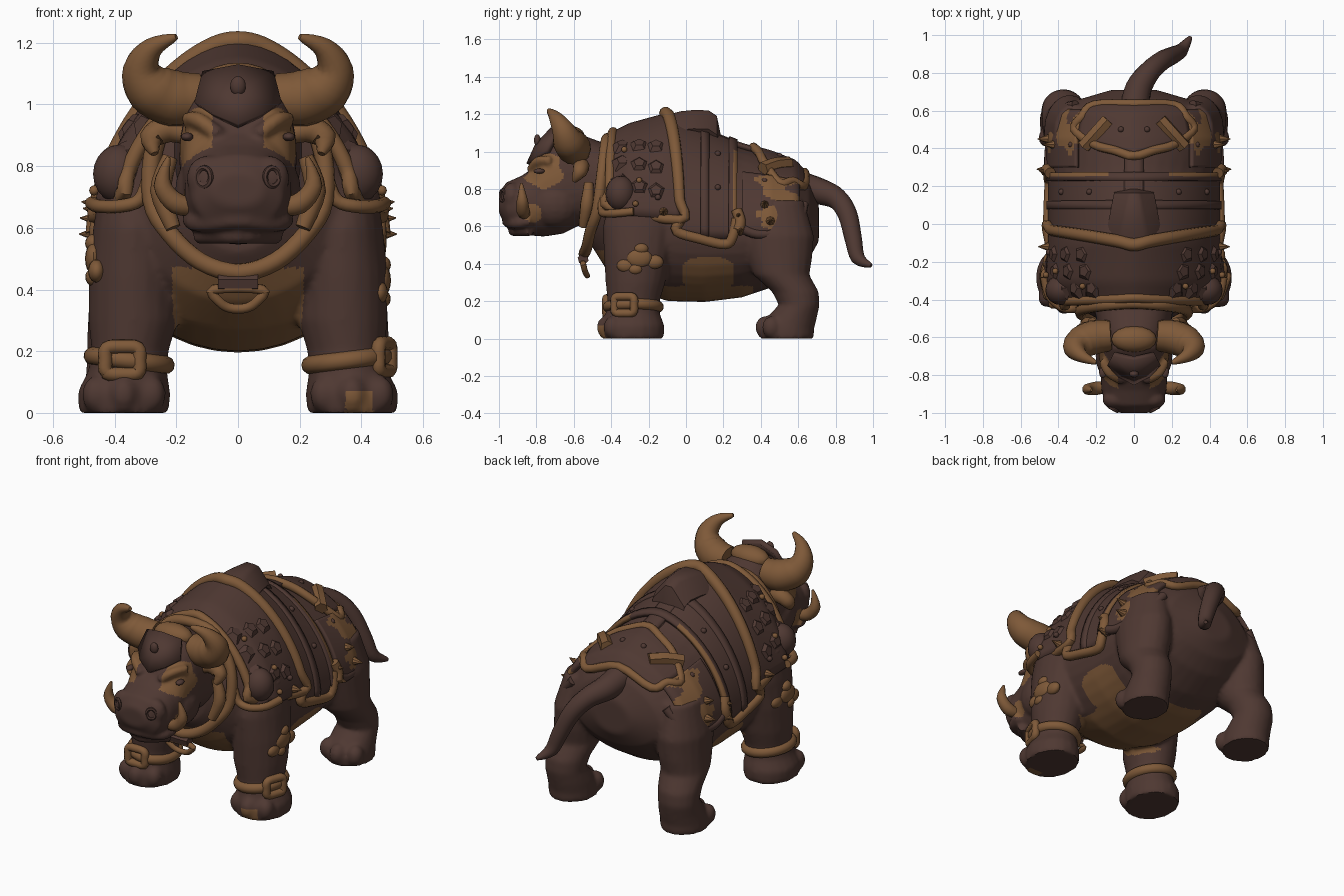
import bpy, bmesh, math
from math import sin, cos, pi, radians, copysign, asin
from mathutils import Vector, Matrix

if "Cube" in bpy.data.objects:
    bpy.data.objects.remove(bpy.data.objects["Cube"], do_unlink=True)

def material(name, rgb):
    m = bpy.data.materials.new(name)
    m.use_nodes = True
    m.diffuse_color = (*rgb, 1)
    m.node_tree.nodes["Principled BSDF"].inputs["Base Color"].default_value = (*rgb, 1)
    return m

HIDE = material("dark brown hide", (0.078, 0.04, 0.032))
TAN = material("tan trim", (0.21, 0.1, 0.04))

# Cross-sections along y: (y, centre z, top, bottom, half width)
BODY = [(-.52, .70, .92, .52, .16), (-.42, .68, 1.06, .36, .34), (-.3, .62, 1.12, .27, .44),
        (-.1, .6, 1.175, .2, .43), (.1, .58, 1.1, .195, .43), (.3, .58, 1.02, .22, .43),
        (.45, .6, .98, .27, .43), (.58, .62, .93, .35, .39), (.66, .62, .84, .43, .29), (.71, .62, .72, .52, .12)]
HEAD = [(-1, .72, .78, .67, .08), (-.96, .72, .835, .6, .15), (-.88, .71, .87, .565, .173),
        (-.82, .72, .91, .55, .175), (-.76, .78, 1.03, .545, .18), (-.66, .82, 1.1, .56, .19),
        (-.56, .84, 1.09, .61, .19), (-.45, .82, 1.05, .58, .21), (-.3, .8, 1.05, .5, .25)]
SLOPE = 1.18

def surface(table, y, a, off=0.0, p=SLOPE):
    """Point on a lofted form; angle a is 0 at the top and pi/2 on the left."""
    i = 0
    while i < len(table) - 2 and y > table[i + 1][0]:
        i += 1
    t = min(max((y - table[i][0]) / (table[i + 1][0] - table[i][0]), 0), 1)
    zc, top, bot, w = [q + (r - q) * t for q, r in zip(table[i][1:], table[i + 1][1:])]
    c, s = cos(a), sin(a)
    h = top - zc if c > 0 else zc - bot
    p = p if c > 0 else min(p, 1)
    return Vector(((w + off) * copysign(abs(s) ** p, s), y, zc + (h + off) * copysign(abs(c) ** p, c)))

def body(y, deg, off=0.0):
    return surface(BODY, y, radians(deg), off)

def body_at(x, y, off):
    s = min(1, abs(x) / surface(BODY, y, pi / 2).x) ** (1 / SLOPE)
    return surface(BODY, y, copysign(asin(s), x), off)

def make(name, bm, mats=(HIDE,), solid=0):
    bmesh.ops.recalc_face_normals(bm, faces=bm.faces)
    me = bpy.data.meshes.new(name)
    bm.to_mesh(me)
    bm.free()
    ob = bpy.data.objects.new(name, me)
    bpy.context.collection.objects.link(ob)
    for m in mats:
        me.materials.append(m)
    if solid:
        mod = ob.modifiers.new("thickness", "SOLIDIFY")
        mod.thickness, mod.offset = solid, 0
    return ob

def skin(bm, rings, closed=False):
    vs = [[bm.verts.new(p) for p in r] for r in rings]
    n, k = len(vs), len(vs[0])
    for i in range(n if closed else n - 1):
        a, b = vs[i], vs[(i + 1) % n]
        for j in range(k):
            bm.faces.new((a[j], a[(j + 1) % k], b[(j + 1) % k], b[j]))
    if not closed:
        bm.faces.new(vs[0])
        bm.faces.new(vs[-1])

def sweep(bm, pts, radii, closed=False, sides=10, steps=4):
    """Round tube through the points, with one radius per point."""
    pts = [Vector(p) for p in pts]
    n = len(pts)
    if not isinstance(radii, (list, tuple)):
        radii = [radii] * n
    at = (lambda i: pts[i % n]) if closed else (lambda i: pts[max(0, min(n - 1, i))])
    path = []
    for i in range(n if closed else n - 1):
        a, b, c, d = at(i - 1), at(i), at(i + 1), at(i + 2)
        for k in range(steps):
            t = k / steps
            p = b + (c - a) * (t / 2) + (a * 2 - b * 5 + c * 4 - d) * (t * t / 2) + (b * 3 - a - c * 3 + d) * (t ** 3 / 2)
            path.append((p, radii[i] + (radii[(i + 1) % n] - radii[i]) * t))
    if not closed:
        path.append((pts[-1], radii[-1]))
    m, rings, nrm = len(path), [], None
    for i, (p, r) in enumerate(path):
        q, s = (path[(i + 1) % m][0], path[i - 1][0]) if closed else (path[min(i + 1, m - 1)][0], path[max(i - 1, 0)][0])
        t = (q - s).normalized()
        nrm = t.orthogonal() if nrm is None else nrm - t * nrm.dot(t)
        nrm.normalize()
        side = t.cross(nrm)
        rings.append([p + (nrm * cos(2 * pi * j / sides) + side * sin(2 * pi * j / sides)) * r for j in range(sides)])
    skin(bm, rings, closed)

def tube(name, pts, radii, mat=TAN, **kw):
    bm = bmesh.new()
    sweep(bm, pts, radii, **kw)
    return make(name, bm, (mat,))

def ball(bm, loc, scale):
    bmesh.ops.create_uvsphere(bm, u_segments=16, v_segments=10, radius=1,
                              matrix=Matrix.LocRotScale(Vector(loc), None, Vector(scale)))

def blob(name, loc, scale, mat=HIDE):
    bm = bmesh.new()
    ball(bm, loc, scale)
    return make(name, bm, (mat,))

def stud(name, y, deg, off, r1, r2, depth, mat, segments=8):
    """Cone or faceted plate standing out from the body."""
    rot = (body(y, deg, .1) - body(y, deg)).to_track_quat('Z', 'Y')
    bm = bmesh.new()
    bmesh.ops.create_cone(bm, cap_ends=True, segments=segments, radius1=r1, radius2=r2, depth=depth,
                          matrix=Matrix.LocRotScale(body(y, deg, off), rot, None))
    make(name, bm, (mat,))

def organic(name, bm, rule, voxel):
    """Fuse the volumes into one smooth skin and paint it by rule."""
    ob = make(name, bm)
    mod = ob.modifiers.new("fuse", "REMESH")
    mod.mode, mod.voxel_size = 'VOXEL', voxel
    mod = ob.modifiers.new("soften", "SMOOTH")
    mod.factor, mod.iterations = .5, 5
    me = bpy.data.meshes.new_from_object(ob.evaluated_get(bpy.context.evaluated_depsgraph_get()))
    ob.modifiers.clear()
    ob.data = me
    me.materials.clear()
    for m in (HIDE, TAN):
        me.materials.append(m)
    for f in me.polygons:
        f.material_index = int(rule(f.center))

def plate(name, y0, y1, a0, a1, off, rule=None, nu=14, nv=28):
    """Thin armour sheet following the body; y limits are functions of the angle."""
    bm = bmesh.new()
    grid = []
    for j in range(nv + 1):
        a = a0 + (a1 - a0) * j / nv
        grid.append([bm.verts.new(body(y0(a) + (y1(a) - y0(a)) * i / nu, a, off)) for i in range(nu + 1)])
    for j in range(nv):
        for i in range(nu):
            f = bm.faces.new((grid[j][i], grid[j][i + 1], grid[j + 1][i + 1], grid[j + 1][i]))
            f.material_index = int(bool(rule and rule(i / nu, j / nv)))
    return make(name, bm, (HIDE, TAN), .025)

# Body with four legs and toes
bm = bmesh.new()
skin(bm, [[body(r[0], d * 10) for d in range(36)] for r in BODY])
FRONT = [(.34, -.25, .78, .1, .15), (.34, -.25, .6, .13, .195), (.34, -.26, .45, .145, .18), (.34, -.27, .3, .145, .16),
         (.35, -.28, .2, .125, .14), (.358, -.285, .135, .128, .145), (.37, -.285, .07, .15, .17), (.37, -.285, 0, .147, .168)]
BACK = [(.32, .48, .74, .1, .15), (.34, .49, .55, .135, .195), (.345, .5, .43, .135, .175), (.355, .51, .34, .13, .15),
        (.37, .585, .25, .12, .125), (.375, .605, .18, .115, .11), (.37, .565, .11, .125, .135), (.37, .54, .05, .13, .145), (.37, .54, 0, .13, .145)]
for s in (1, -1):
    for leg in (FRONT, BACK):
        skin(bm, [[(s * (x + rx * cos(t * pi / 10)), y + ry * sin(t * pi / 10), z) for t in range(20)]
                  for x, y, z, rx, ry in leg])
        x, y, z, rx, ry = leg[-1]
        for d in (-.09, 0, .09):
            ball(bm, (s * (x + d), y - ry + .025 + abs(d) * .4, .06), (.047, .05, .06))

def belly(c):
    if .35 < c.x < .44 and c.y < -.4 and c.z < .065:
        return True
    edge = surface(BODY, c.y, pi / 2).x
    low = surface(BODY, c.y, pi).z
    if not -.53 < c.y < .36 or (c.x / edge) ** 2 + ((c.z - .6) / (.6 - low)) ** 2 > 1.2:
        return False
    under = c.z < .28 or c.y < -.1 and abs(c.x) < .21 and c.z < .47
    return under or abs((c.y - .12) / .14) ** 3 + abs((c.z - .345) / .09) ** 3 < 1
organic("body", bm, belly, .013)

# Head with neck, cheeks, brow and lips
bm = bmesh.new()
skin(bm, [[surface(HEAD, r[0], d * pi / 16, 0, .88) for d in range(32)] for r in HEAD])
sweep(bm, [(-.155, -.83, .63), (-.125, -.91, .615), (0, -.955, .625), (.125, -.91, .615), (.155, -.83, .63)], .03)
sweep(bm, [(-.13, -.83, .575), (0, -.925, .575), (.13, -.83, .575)], .028)
for s in (1, -1):
    ball(bm, (s * .1, -.7, .72), (.105, .14, .13))
    sweep(bm, [(s * .06, -.83, .9), (s * .13, -.79, .95), (s * .165, -.72, .95)], .026)
    ball(bm, (s * .1, -.93, .76), (.068, .052, .075))

def mask(c):
    eye = ((c.y + .76) / .1) ** 2 + ((c.z - .89) / .1) ** 2 < 1 + .25 * sin(c.z * 60)
    return abs(c.x) > .085 and eye or abs(c.x) > .13 and ((c.y + .82) / .05) ** 2 + ((c.z - .67) / .05) ** 2 < 1
organic("head", bm, mask, .011)

# Horns, tusks, ears, eyes and nostrils
for s, side in ((1, "left"), (-1, "right")):
    tube(side + "_horn", [(s * .12, -.59, 1.02), (s * .21, -.6, 1.02), (s * .285, -.63, 1.055), (s * .312, -.66, 1.12),
                          (s * .275, -.7, 1.185), (s * .2, -.735, 1.22)], [.08, .092, .085, .06, .034, .01], sides=14)
    tube(side + "_tusk", [(s * .13, -.86, .67), (s * .2, -.87, .68), (s * .245, -.875, .74), (s * .225, -.88, .83)], [.03, .036, .03, .006])
    tube(side + "_ear", [(s * .16, -.57, .9), (s * .23, -.56, .92), (s * .28, -.57, .89), (s * .27, -.6, .84)], [.03, .045, .04, .012])
    blob(side + "_eye", (s * .165, -.785, .895), (.02, .03, .014))
    tube(side + "_nostril", [(s * .11 + .022 * cos(k * pi / 4), -.98 + .012 * s * cos(k * pi / 4), .765 + .03 * sin(k * pi / 4))
                             for k in range(8)], .009, HIDE, closed=True, sides=6, steps=2)
blob("crown_tuft", (0, -.61, 1.075), (.12, .07, .06), TAN)

# Forehead shield with a boss
bm = bmesh.new()
rim = [bm.verts.new((x, -.84 + (z - .93) * .68 + 3 * x * x, z)) for x, z in
       ((0, .93), (.08, .965), (.135, 1.0), (.11, 1.1), (0, 1.12), (-.11, 1.1), (-.135, 1.0), (-.08, .965))]
hub = bm.verts.new((0, -.795, 1.03))
for i in range(8):
    bm.faces.new((rim[i], rim[(i + 1) % 8], hub))
make("forehead_shield", bm, (HIDE,), .03)
blob("forehead_boss", (0, -.795, 1.06), (.025, .018, .032))

# Collar and hanging buckle
collar = [(0, -.545, .455), (.12, -.53, .49), (.22, -.51, .58), (.28, -.475, .69), (.265, -.45, .88), (.15, -.43, 1.04)]
tube("collar", collar + [(0, -.42, 1.07)] + [(-x, y, z) for x, y, z in reversed(collar[1:])], .03, closed=True)
tube("buckle_loop", [(-.08, -.55, .4), (.08, -.55, .4), (.06, -.54, .36), (.025, -.53, .34), (-.025, -.53, .34), (-.06, -.54, .36)], .016, closed=True)
tube("buckle_tab", [(-.065, -.55, .425), (.065, -.55, .425)], .03, HIDE, sides=6)
for s in (1, -1):
    tube("collar_pad", [(s * .22, -.52, .83), (s * .25, -.53, .72), (s * .21, -.55, .6)], [.025, .036, .025])

# Front saddle plate with a tube border that stands taller at the rear top
fy = lambda a: -.39 - .02 * abs(sin(radians(a)))
ry = lambda a: -.11 + .08 * abs(sin(radians(a)))
plate("front_plate", fy, ry, -84, 84, .02)
span = range(-84, 85, 12)
tube("front_plate_border", [body(fy(a), a, .03) for a in span] + [body(ry(a), a, .033) for a in reversed(span)],
     [.026] * len(span) + [.026 + .008 * cos(radians(a)) for a in reversed(span)], closed=True)
# Middle saddle, straps and the wedge-shaped hump
plate("middle_plate", ry, lambda a: .25, -97, 97, .012)
for y in (.1, .25):
    plate("girth_strap", lambda a: y - .022, lambda a: y + .022, -95, 95, .022,
          lambda u, v: y > .2 and u > .4 and .12 < abs(v - .5) < .42, nu=2)
plate("spine_strap", lambda a: -.42, lambda a: .4, -9, 9, .012, nv=4)
bm = bmesh.new()
skin(bm, [[(-w - .07, y, z - .1), (-w, y, z - .015), (-w * .6, y, z), (w * .6, y, z), (w, y, z - .015), (w + .07, y, z - .1),
           (w, y, z - .2), (-w, y, z - .2)] for y, z, w in
          ((-.12, 1.19, .08), (-.03, 1.215, .075), (.04, 1.222, .06), (.12, 1.22, .045), (.165, 1.19, .035), (.19, 1.07, .025))])
make("saddle_hump", bm)
# Rump plate, its border and flank sheets
plate("rump_plate", lambda a: .37 + .002 * abs(a), lambda a: .63, -45, 45, .015)
loop = [(0, .36), (.1, .39), (.2, .42), (.3, .5), (.26, .57), (.2, .63), (0, .635)]
loop += [(-x, y) for x, y in reversed(loop[1:-1])]
tube("rump_border", [body_at(x, y, .02) for x, y in loop], .024, closed=True)
for s, side in ((1, "left"), (-1, "right")):
    tube(side + "_lower_border", [body(y, s * a, .025) for y, a in
                                  ((-.03, 84), (-.05, 93), (.08, 97), (.21, 101), (.25, 95), (.27, 80))], .028)
    tube(side + "_rump_bar", [body_at(s * x, y, .025) for x, y in ((.13, .55), (.19, .48), (.25, .41))], .038, sides=6)
    plate(side + "_flank_plate", lambda a: .3, lambda a: .6, s * 45, s * 94, .02,
          lambda u, v: abs(u - .65 + .14 * sin(v * 11)) < .27 + .08 * sin(v * 23), nu=24)
    tube(side + "_flank_roll", [body(y, s * a, .02) for y, a in ((.3, 88), (.38, 95), (.5, 97), (.6, 88), (.63, 65))], .026, HIDE)
    tube(side + "_flank_clasp", [body(y, s * a, .035) for y, a in ((.27, 74), (.29, 82), (.28, 90))], .03)
    # Shoulder pouch with a tan hem, faceted scales, rivets and spikes
    blob(side + "_shoulder_pouch", (s * .385, -.35, .775), (.085, .08, .095))
    tube(side + "_pouch_hem", [(s * .29, -.45, .76), (s * .32, -.45, .69), (s * .385, -.44, .67), (s * .45, -.38, .67), (s * .475, -.28, .68)], .022)
    for row, deg in enumerate((34, 48, 62)):
        for col in range(3):
            stud(side + "_shoulder_scale", -.34 + col * .09, s * (deg + 3 * col), .03, .066, .03, .035, HIDE, 5)
    for y, deg in ((-.25, 62), (-.33, 40), (-.15, 72), (-.27, 76), (.17, 60), (.17, 35), (.5, 12), (.42, 50)):
        blob(side + "_rivet", body(y, s * deg, .045 if y < 0 else .025), (.016, .016, .016), TAN if y < -.2 else HIDE)
    for y, deg in ((.28, 78), (.29, 90), (.42, 70), (.45, 84), (-.12, 80)):
        stud(side + "_spike", y, s * deg, .05, .03, .002, .07, TAN)
    # Ankle band, buckle and upper leg emblem
    tube(side + "_ankle_band", [(s * (.353 + .118 * cos(k * pi / 6)), -.282 + .133 * sin(k * pi / 6), .17 + .015 * cos(k * pi / 6))
                                for k in range(12)], .03, closed=True)
    turn = radians(70 if s > 0 else 0)
    hub = Vector((.475, -.33, .18)) if s > 0 else Vector((-.375, -.425, .17))
    tube(side + "_ankle_buckle", [hub + Vector((cos(turn) * x, sin(turn) * x, z)) for x, z in
                                  ((-.05, -.04), (0, -.045), (.05, -.04), (.055, 0), (.05, .04), (0, .045), (-.05, .04), (-.055, 0))],
         .023, closed=True)
    bm = bmesh.new()
    lift = 0 if s > 0 else .07
    for y, z, r in ((-.25, .43, .07), (-.32, .39, .05), (-.17, .41, .05), (-.27, .37, .04), (-.24, .48, .04)):
        ball(bm, (s * (.468 - 2 * (y + .25) ** 2), y - lift / 2, z + lift), (.028, r, r * .75))
    make(side + "_leg_emblem", bm, (TAN,))

# Tail
tube("tail", [(0, .6, .82), (.025, .72, .785), (.085, .81, .745), (.15, .865, .66), (.21, .895, .53), (.25, .92, .43), (.3, .99, .39)],
     [.08, .07, .057, .052, .046, .038, .01], HIDE, sides=14)

# Smooth shading that keeps sharp edges
for ob in bpy.context.collection.objects:
    if ob.type == 'MESH':
        bpy.ops.object.select_all(action='DESELECT')
        ob.select_set(True)
        bpy.context.view_layer.objects.active = ob
        bpy.ops.object.shade_smooth_by_angle(angle=radians(40))
